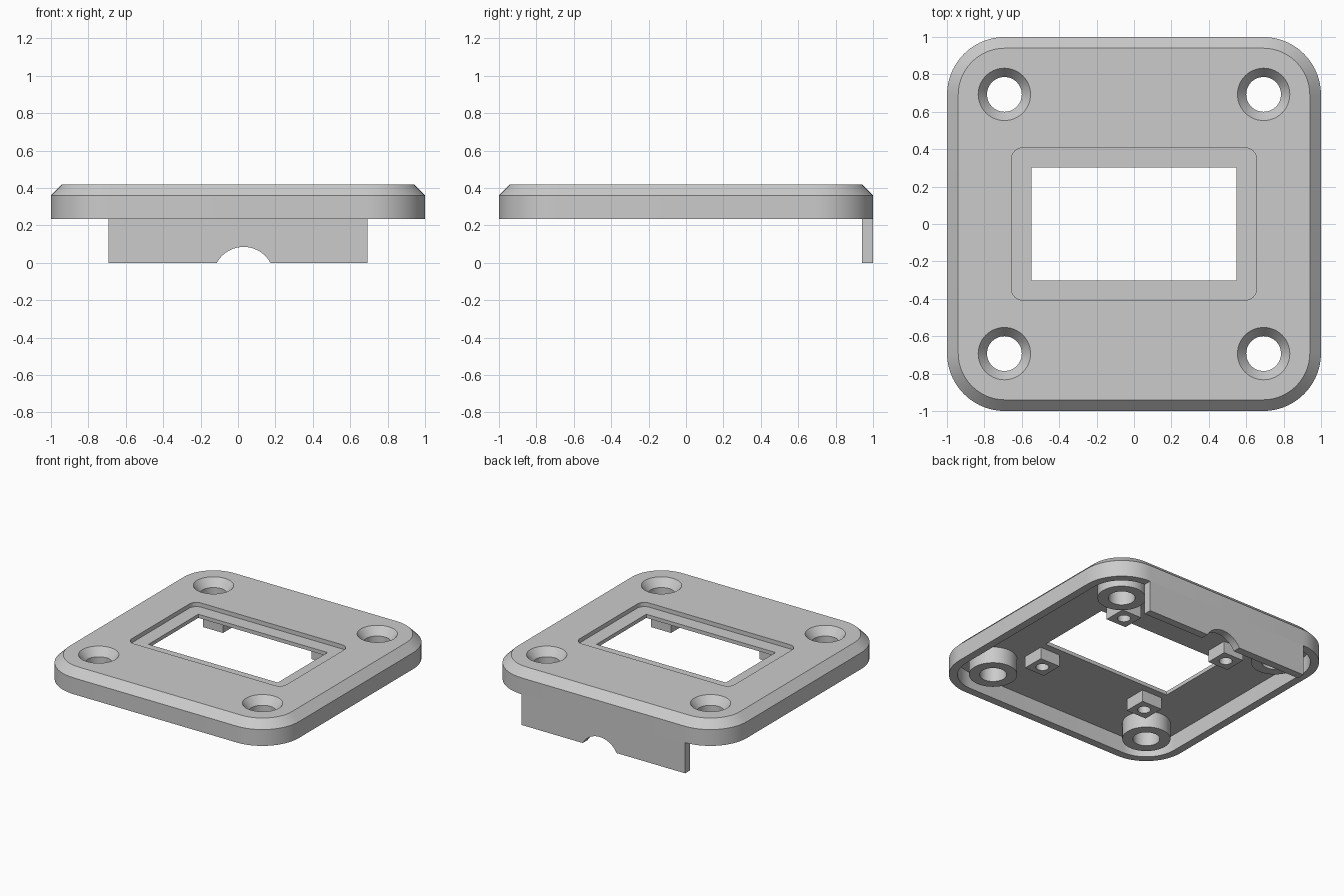
import bpy, bmesh, math

if "Cube" in bpy.data.objects:
    bpy.data.objects.remove(bpy.data.objects["Cube"], do_unlink=True)

grey = bpy.data.materials.new("plain grey")
grey.use_nodes = True
grey.diffuse_color = (0.6, 0.6, 0.6, 1)
grey.node_tree.nodes["Principled BSDF"].inputs["Base Color"].default_value = (0.6, 0.6, 0.6, 1)

# Main measurements
RIM, CEILING, TOP = 0.235, 0.36, 0.42
HOLE = 0.693
WALL = 0.06


def outline(hx, hy, r, steps=14):
    """Rounded rectangle, counter-clockwise; a circle when hx = hy = r."""
    points = []
    for corner, (sx, sy) in enumerate([(1, 1), (-1, 1), (-1, -1), (1, -1)]):
        for i in range(steps + 1):
            a = math.pi / 2 * (corner + i / steps)
            points.append((sx * (hx - r) + r * math.cos(a), sy * (hy - r) + r * math.sin(a)))
    return points


def finish(name, bm):
    bmesh.ops.remove_doubles(bm, verts=bm.verts, dist=1e-5)
    bmesh.ops.recalc_face_normals(bm, faces=bm.faces)
    mesh = bpy.data.meshes.new(name)
    bm.to_mesh(mesh)
    bm.free()
    mesh.materials.append(grey)
    obj = bpy.data.objects.new(name, mesh)
    bpy.context.collection.objects.link(obj)
    return obj


def loft(name, rings, at=(0, 0), tube=False):
    """Skin rings of (half x, half y, corner radius, z); a tube joins last to first."""
    bm = bmesh.new()
    loops = [[bm.verts.new((x + at[0], y + at[1], z)) for x, y in outline(hx, hy, r)]
             for hx, hy, r, z in rings]
    pairs = list(zip(loops, loops[1:]))
    if tube:
        pairs.append((loops[-1], loops[0]))
    else:
        bm.faces.new(loops[0])
        bm.faces.new(loops[-1])
    for low, high in pairs:
        for i in range(len(low)):
            j = (i + 1) % len(low)
            bm.faces.new((low[i], low[j], high[j], high[i]))
    return finish(name, bm)


def box(name, size, centre):
    bm = bmesh.new()
    bmesh.ops.create_cube(bm, size=1)
    for v in bm.verts:
        v.co = [v.co[k] * size[k] + centre[k] for k in range(3)]
    return finish(name, bm)


def cut(obj, cutter):
    mod = obj.modifiers.new("cut", 'BOOLEAN')
    mod.operation, mod.solver, mod.object = 'DIFFERENCE', 'EXACT', cutter
    bpy.context.view_layer.objects.active = obj
    bpy.ops.object.modifier_apply(modifier=mod.name)
    bpy.data.objects.remove(cutter, do_unlink=True)


corners = [(sx, sy) for sx in (-1, 1) for sy in (-1, 1)]
parts = []

# Chamfered cover, hollow underneath
cover = loft("cover", [(1, 1, 0.31, RIM), (1, 1, 0.31, CEILING),
                       (1 - WALL, 1 - WALL, 0.25, TOP)])
cut(cover, loft("cavity", [(1 - WALL, 1 - WALL, 0.25, 0.1),
                           (1 - WALL, 1 - WALL, 0.25, CEILING)]))
# Window with a sunken frame
cut(cover, loft("frame_recess", [(0.655, 0.407, 0.06, 0.388), (0.655, 0.407, 0.06, 0.5)]))
cut(cover, box("window", (1.094, 0.602, 0.6), (0, 0, 0.4)))
parts.append(cover)

for sx, sy in corners:
    spot = (sx * HOLE, sy * HOLE)
    # Countersunk screw hole; the cone runs on past both faces of the plate
    slope = 0.047 / 0.06
    radii = [(0.14 + slope * (z - TOP), z) for z in (CEILING - 0.02, TOP + 0.02)]
    cut(cover, loft("countersink", [(r, r, r, z) for r, z in radii], spot))
    # Screw boss under each hole
    parts.append(loft("screw_boss", [(r, r, r, z) for r, z in (
        (0.167, RIM), (0.167, CEILING), (0.093, CEILING), (0.093, RIM))], spot, tube=True))
    # Small mounting block with a blind pilot hole
    place = (sx * 0.46, sy * 0.44)
    block = box("mounting_block", (0.17, 0.17, CEILING - 0.27),
                (*place, (CEILING + 0.27) / 2))
    cut(block, loft("pilot", [(0.045, 0.045, 0.045, 0.2), (0.045, 0.045, 0.045, 0.35)], place))
    parts.append(block)

# Back panel with a cable notch in its lower edge
notch_x, notch_z, notch_r = 0.03, -0.078, 0.163
half = math.asin(-notch_z / notch_r)
arc = [half + (math.pi - 2 * half) * i / 24 for i in range(25)]
profile = [(HOLE, 0), (HOLE, RIM), (-HOLE, RIM), (-HOLE, 0)]
profile += [(notch_x + notch_r * math.cos(a), max(0, notch_z + notch_r * math.sin(a)))
            for a in reversed(arc)]
bm = bmesh.new()
face = bm.faces.new([bm.verts.new((x, 1 - WALL, z)) for x, z in profile])
extruded = bmesh.ops.extrude_face_region(bm, geom=[face])["geom"]
for v in extruded:
    if isinstance(v, bmesh.types.BMVert):
        v.co.y = 1
parts.append(finish("back_panel", bm))

# Smooth curved walls, keep crisp edges
bpy.ops.object.select_all(action='DESELECT')
for obj in parts:
    obj.select_set(True)
bpy.context.view_layer.objects.active = cover
bpy.ops.object.shade_smooth_by_angle(angle=math.radians(30))
